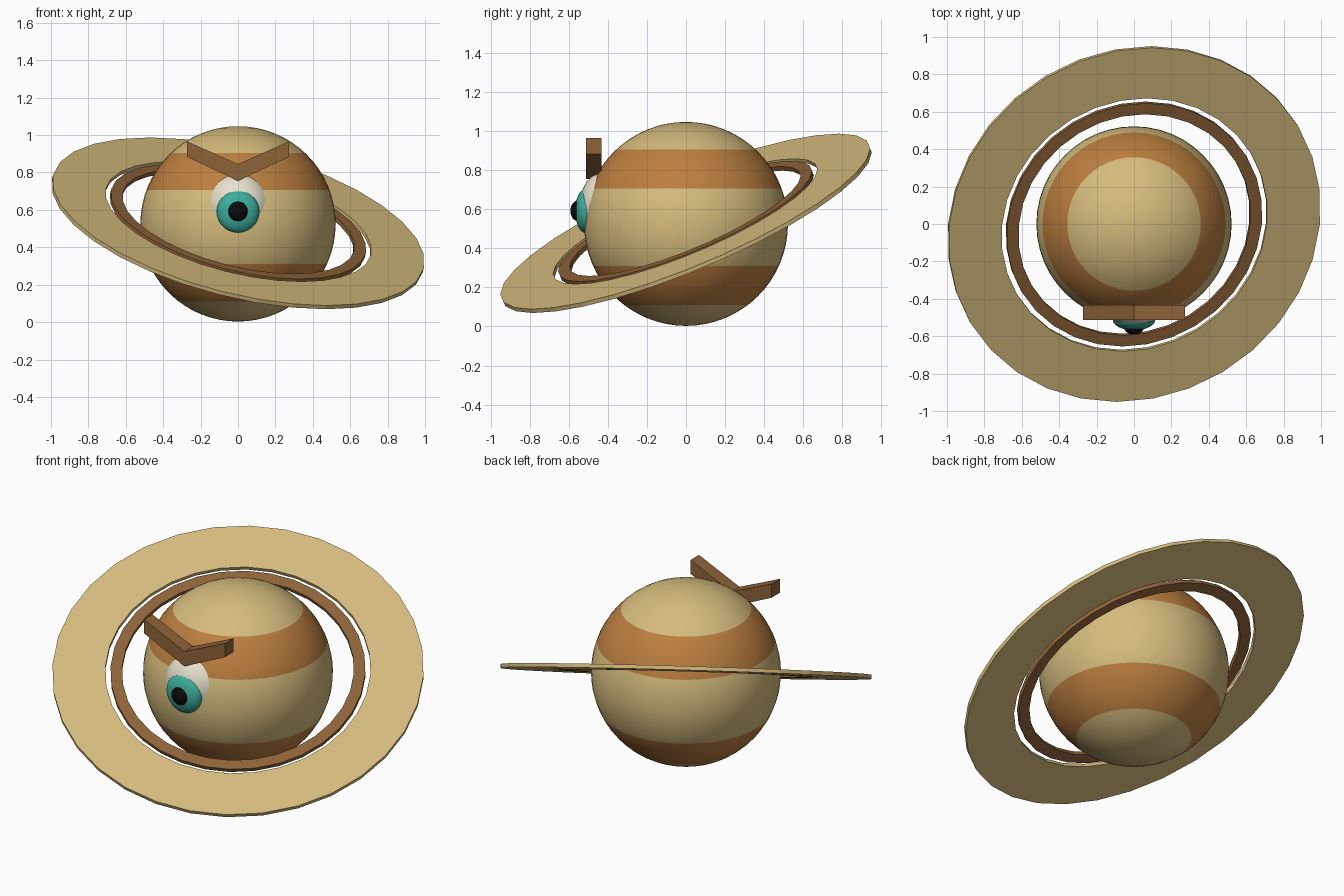
import bpy, bmesh, math
from mathutils import Euler

if "Cube" in bpy.data.objects:
    bpy.data.objects.remove(bpy.data.objects["Cube"])


def material(name, rgb):
    m = bpy.data.materials.new(name)
    m.diffuse_color = (*rgb, 1)
    m.use_nodes = True
    m.node_tree.nodes["Principled BSDF"].inputs["Base Color"].default_value = m.diffuse_color
    return m


CREAM = material("cream", (0.67, 0.50, 0.205))
ORANGE = material("burnt orange", (0.50, 0.21, 0.05))
BROWN = material("brown", (0.27, 0.125, 0.04))
WHITE = material("eye white", (0.80, 0.75, 0.62))
TEAL = material("teal", (0.045, 0.42, 0.33))
BLACK = material("black", (0.003, 0.003, 0.003))

CENTRE_Z, RADIUS = 0.525, 0.522


def make(name, bm, mats, smooth=False):
    bmesh.ops.recalc_face_normals(bm, faces=bm.faces)
    mesh = bpy.data.meshes.new(name)
    bm.to_mesh(mesh)
    bm.free()
    for m in mats:
        mesh.materials.append(m)
    ob = bpy.data.objects.new(name, mesh)
    bpy.context.collection.objects.link(ob)
    if smooth:
        mesh.polygons.foreach_set("use_smooth", [True] * len(mesh.polygons))
    return ob


def planet():
    # Ball sliced exactly at the stripe heights, then coloured by height
    bm = bmesh.new()
    bmesh.ops.create_uvsphere(bm, u_segments=48, v_segments=32, radius=RADIUS)
    bands = [0.11, 0.31, 0.705, 0.905]
    for z in bands:
        bmesh.ops.bisect_plane(bm, geom=bm.verts[:] + bm.edges[:] + bm.faces[:],
                               plane_co=(0, 0, z - CENTRE_Z), plane_no=(0, 0, 1))
    for f in bm.faces:
        z = f.calc_center_median().z + CENTRE_Z
        f.material_index = sum(z > b for b in bands) % 2
    ob = make("planet", bm, [CREAM, ORANGE], smooth=True)
    ob.location.z = CENTRE_Z


def ring(name, inner, outer, thick, mat, sides=32):
    # Flat washer: rectangular section swept round, then tilted
    bm = bmesh.new()
    h = thick / 2
    section = [(inner, -h), (outer, -h), (outer, h), (inner, h)]
    loops = []
    for i in range(sides):
        a = math.tau * i / sides
        loops.append([bm.verts.new((r * math.cos(a), r * math.sin(a), z))
                      for r, z in section])
    for i in range(sides):
        p, q = loops[i], loops[(i + 1) % sides]
        for j in range(4):
            k = (j + 1) % 4
            bm.faces.new((p[j], q[j], q[k], p[k]))
    ob = make(name, bm, [mat])
    ob.location.z = CENTRE_Z + 0.003
    ob.rotation_euler = Euler((math.radians(22.1), math.radians(14.2), 0))


def ellipsoid(name, y, z, radius, depth, mat):
    bm = bmesh.new()
    bmesh.ops.create_uvsphere(bm, u_segments=32, v_segments=20, radius=1)
    bmesh.ops.scale(bm, vec=(radius, depth, radius), verts=bm.verts)
    ob = make(name, bm, [mat], smooth=True)
    ob.location = (0, y, z)


def brow():
    # V-shaped bar: one profile pushed back along y
    bm = bmesh.new()
    for s in (-1, 1):
        profile = [(0, 0.755), (0.272 * s, 0.883), (0.272 * s, 0.966), (0, 0.845)]
        front = bm.faces.new([bm.verts.new((x, -0.513, z)) for x, z in profile])
        out = bmesh.ops.extrude_face_region(bm, geom=[front], use_keep_orig=True)
        bmesh.ops.translate(bm, vec=(0, 0.081, 0),
                            verts=[v for v in out["geom"]
                                   if isinstance(v, bmesh.types.BMVert)])
    # Join both arms along the middle and drop the hidden inner walls
    inner = [f for f in bm.faces if all(abs(v.co.x) < 1e-5 for v in f.verts)]
    bmesh.ops.delete(bm, geom=inner, context='FACES_ONLY')
    bmesh.ops.remove_doubles(bm, verts=bm.verts, dist=1e-4)
    make("brow", bm, [BROWN])


planet()
ring("outer_ring", 0.73, 1.022, 0.022, CREAM)
ring("inner_ring", 0.638, 0.702, 0.024, BROWN)
ellipsoid("eyeball", -0.411, 0.62, 0.176, 0.134, WHITE)
ellipsoid("iris", -0.512, 0.592, 0.114, 0.056, TEAL)
ellipsoid("pupil", -0.55, 0.592, 0.054, 0.042, BLACK)
brow()
